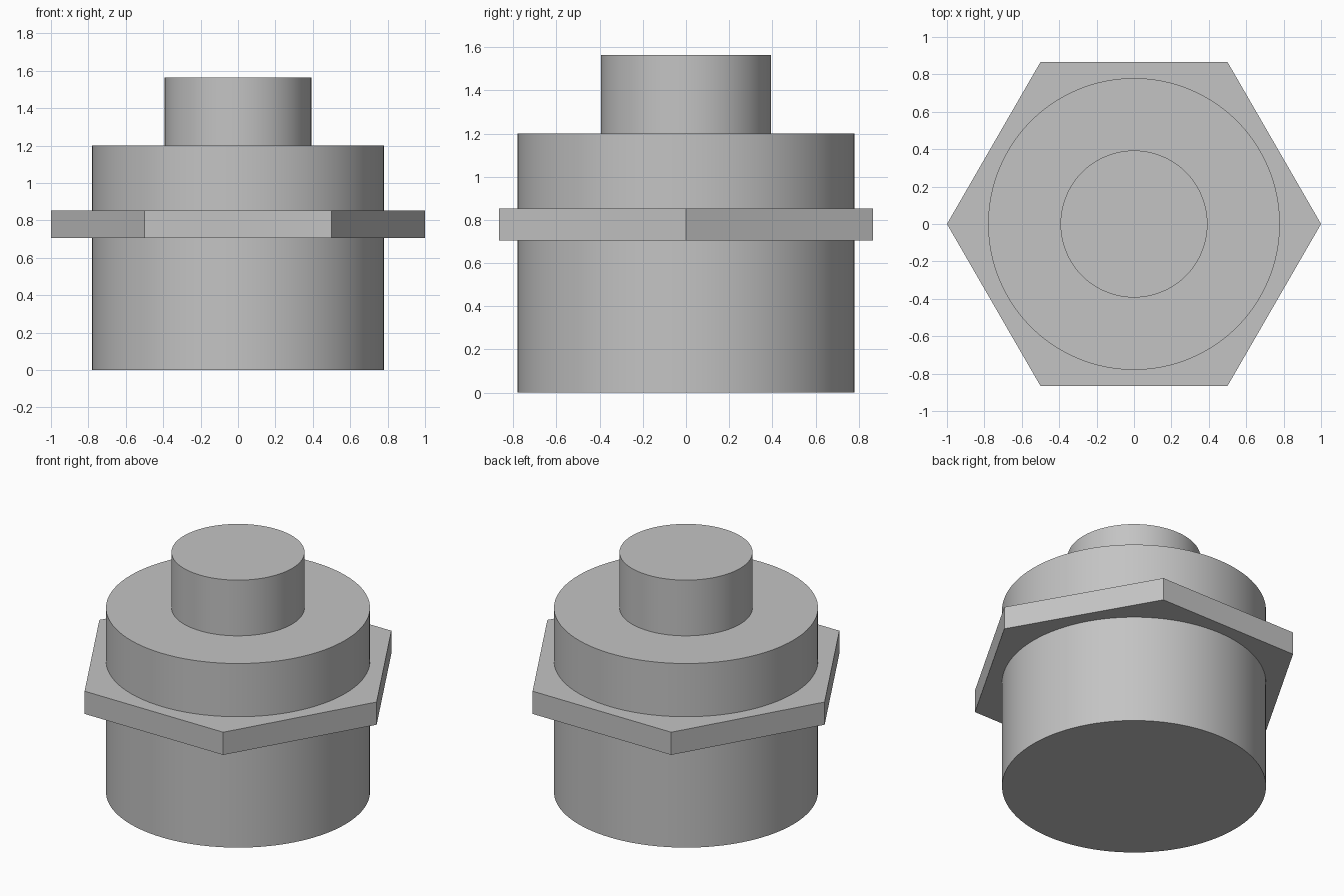
import bpy
import math

cube = bpy.data.objects.get("Cube")
if cube:
    bpy.data.objects.remove(cube, do_unlink=True)

# Single plain grey for every part
grey = bpy.data.materials.new("plain_grey")
grey.use_nodes = True
color = (0.55, 0.55, 0.55, 1)
grey.diffuse_color = color
grey.node_tree.nodes["Principled BSDF"].inputs["Base Color"].default_value = color


def prism(name, sides, radius, bottom, top, turn=0.0, smooth=True):
    """Upright prism between two heights."""
    bpy.ops.mesh.primitive_cylinder_add(
        vertices=sides, radius=radius, depth=top - bottom,
        location=(0, 0, (bottom + top) / 2), rotation=(0, 0, turn))
    part = bpy.context.object
    part.name = name
    part.data.materials.append(grey)
    if smooth:
        bpy.ops.object.shade_smooth_by_angle(angle=math.radians(30))
    return part


# Main round body
prism("body", 96, 0.78, 0, 1.2)

# Hexagonal collar with corners on the x axis
prism("hex_collar", 6, 1.0, 0.705, 0.853, turn=math.radians(30), smooth=False)

# Narrow stem, sunk slightly into the body
prism("stem", 96, 0.393, 1.15, 1.563)
